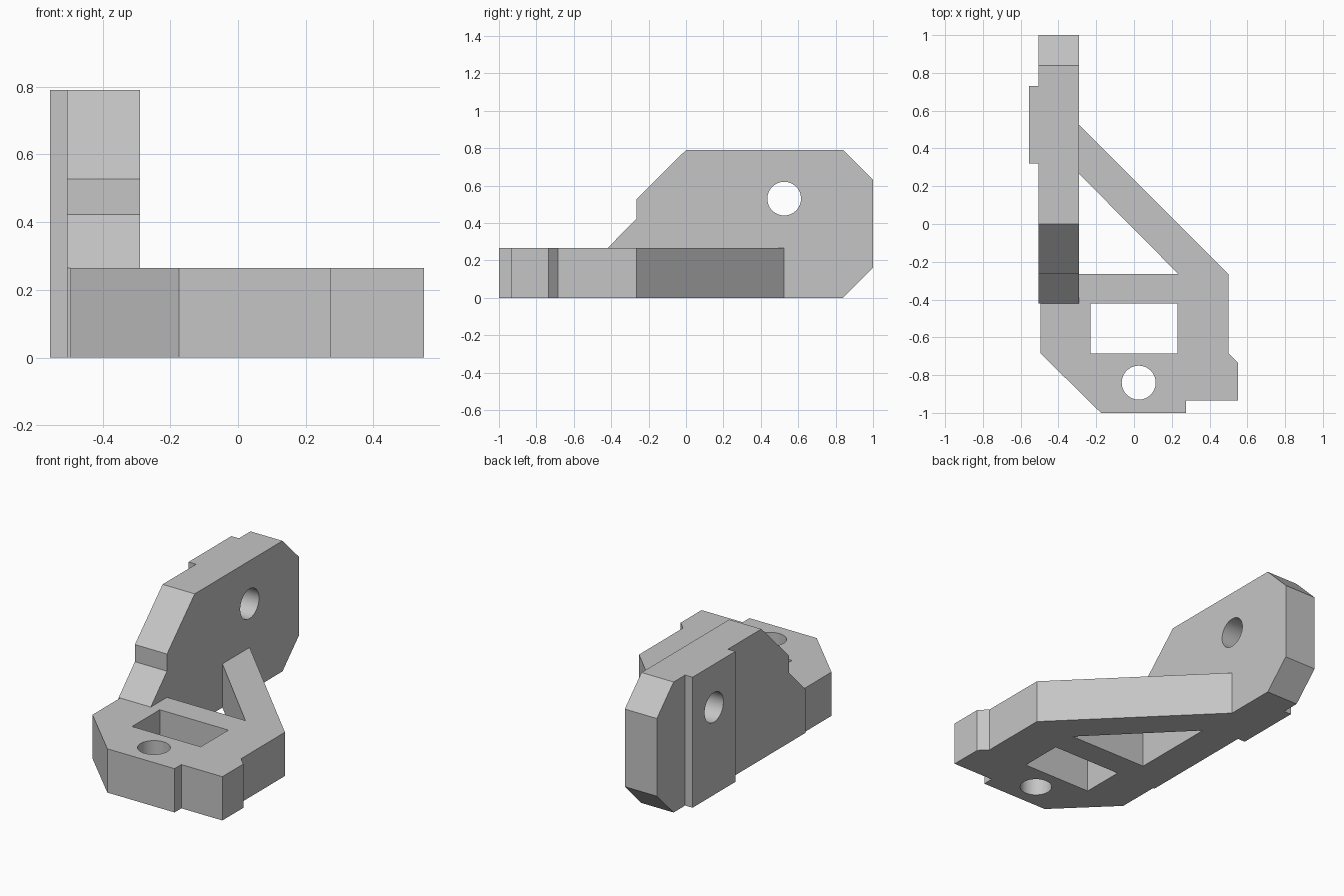
import bpy, bmesh, math

cube = bpy.data.objects.get("Cube")
if cube:
    bpy.data.objects.remove(cube, do_unlink=True)

grey = bpy.data.materials.new("light grey")
grey.use_nodes = True
colour = (0.56, 0.56, 0.56, 1)
grey.diffuse_color = colour
grey.node_tree.nodes["Principled BSDF"].inputs["Base Color"].default_value = colour


def prism(name, profile, axis, low, high):
    """Extrude a profile along X (points are y, z) or Z (points are x, y)."""
    place = (lambda p, d: (d, *p)) if axis == "X" else (lambda p, d: (*p, d))
    bm = bmesh.new()
    face = bm.faces.new([bm.verts.new(place(p, low)) for p in profile])
    new = bmesh.ops.extrude_face_region(bm, geom=[face])["geom"]
    bmesh.ops.translate(bm, vec=place((0, 0), high - low),
                        verts=[v for v in new if isinstance(v, bmesh.types.BMVert)])
    bmesh.ops.recalc_face_normals(bm, faces=bm.faces)
    mesh = bpy.data.meshes.new(name)
    bm.to_mesh(mesh)
    bm.free()
    mesh.materials.append(grey)
    obj = bpy.data.objects.new(name, mesh)
    bpy.context.collection.objects.link(obj)
    return obj


def circle(cx, cy, radius, sides=48):
    turn = 2 * math.pi / sides
    return [(cx + radius * math.cos(i * turn), cy + radius * math.sin(i * turn))
            for i in range(sides)]


def rect(a0, a1, b0, b1):
    return [(a0, b0), (a1, b0), (a1, b1), (a0, b1)]


def combine(target, tool, operation):
    """Apply a boolean, then drop the tool object."""
    mod = target.modifiers.new(operation.lower(), "BOOLEAN")
    mod.operation, mod.object, mod.solver = operation, tool, "EXACT"
    bpy.context.view_layer.objects.active = target
    bpy.ops.object.modifier_apply(modifier=mod.name)
    bpy.data.objects.remove(tool, do_unlink=True)


# Flat foot with its diagonal brace and side tab
thick = 0.265
bracket = prism("bracket", [
    (-0.495, -0.685), (-0.175, -1), (0.275, -1), (0.275, -0.935), (0.55, -0.935),
    (0.55, -0.735), (0.5, -0.685), (0.5, -0.265), (-0.29, 0.525), (-0.495, 0.525),
], "Z", 0, thick)

# Openings in the foot: window, triangle behind the brace, bolt hole
openings = {
    "window": rect(-0.23, 0.23, -0.685, -0.42),
    "triangle": [(-0.29, -0.265), (0.235, -0.265), (-0.29, 0.265)],
    "foot_hole": circle(0.025, -0.84, 0.09),
}
for name, profile in openings.items():
    combine(bracket, prism(name, profile, "Z", -0.1, thick + 0.1), "DIFFERENCE")

# Upright plate with clipped corners
upright = prism("upright", [
    (-0.42, 0), (0.84, 0), (1, 0.16), (1, 0.63), (0.84, 0.79), (0, 0.79),
    (-0.265, 0.527), (-0.265, 0.423), (-0.42, thick),
], "X", -0.505, -0.29)
combine(bracket, upright, "UNION")

# Raised pad on the outer face
combine(bracket, prism("pad", rect(0.32, 0.73, 0, 0.79), "X", -0.555, -0.4), "UNION")

# Bolt hole through the upright and pad
combine(bracket, prism("upright_hole", circle(0.525, 0.53, 0.09), "X", -0.7, -0.2),
        "DIFFERENCE")

# Smooth hole walls, crisp edges elsewhere
bpy.ops.object.select_all(action="DESELECT")
bracket.select_set(True)
bpy.context.view_layer.objects.active = bracket
bpy.ops.object.shade_smooth_by_angle(angle=math.radians(30))
